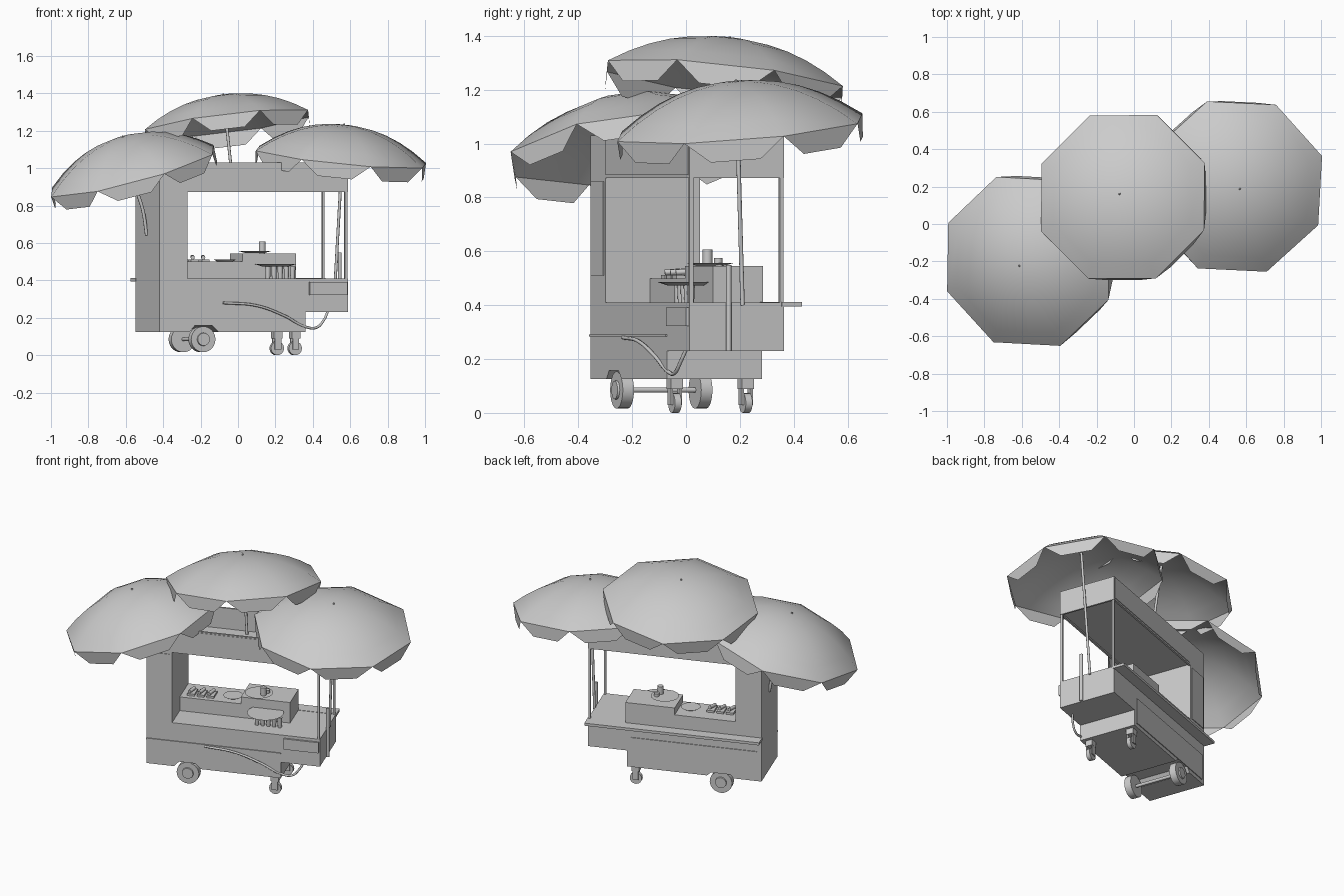
import bpy, bmesh, math
from mathutils import Matrix, Vector

if "Cube" in bpy.data.objects:
    bpy.data.objects.remove(bpy.data.objects["Cube"])

# The cart is turned 20 degrees about z; u, v are its own width and depth axes
CART = Matrix.Translation((0.02, 0.005, 0)) @ Matrix.Rotation(math.radians(20), 4, 'Z')
W, D = 0.537, 0.187


def add(name, bm, matrix=CART, smooth=None):
    bmesh.ops.recalc_face_normals(bm, faces=bm.faces)
    mesh = bpy.data.meshes.new(name)
    bm.to_mesh(mesh)
    bm.free()
    ob = bpy.data.objects.new(name, mesh)
    bpy.context.collection.objects.link(ob)
    ob.matrix_world = matrix
    if smooth:
        bpy.ops.object.select_all(action='DESELECT')
        ob.select_set(True)
        bpy.context.view_layer.objects.active = ob
        bpy.ops.object.shade_smooth_by_angle(angle=math.radians(smooth))
    return ob


def box(name, u0, u1, v0, v1, z0, z1):
    bm = bmesh.new()
    m = Matrix.Translation(((u0 + u1) / 2, (v0 + v1) / 2, (z0 + z1) / 2))
    m = m @ Matrix.Diagonal((u1 - u0, v1 - v0, z1 - z0, 1))
    bmesh.ops.create_cube(bm, size=1, matrix=m)
    return add(name, bm)


def rod(name, a, b, r, r2=None, sides=16, matrix=CART):
    a, b = Vector(a), Vector(b)
    rot = Vector((0, 0, 1)).rotation_difference(b - a).to_matrix().to_4x4()
    bm = bmesh.new()
    bmesh.ops.create_cone(bm, cap_ends=True, segments=sides, radius1=r,
                          radius2=r if r2 is None else r2, depth=(b - a).length,
                          matrix=Matrix.Translation((a + b) / 2) @ rot)
    return add(name, bm, matrix, 40)


def tube(name, pts, r):
    cu = bpy.data.curves.new(name, 'CURVE')
    cu.dimensions = '3D'
    cu.bevel_depth = r
    cu.bevel_resolution = 2
    cu.resolution_u = 6
    cu.use_fill_caps = True
    sp = cu.splines.new('BEZIER')
    sp.bezier_points.add(len(pts) - 1)
    for bp, p in zip(sp.bezier_points, pts):
        bp.co = p
        bp.handle_left_type = bp.handle_right_type = 'AUTO'
    ob = bpy.data.objects.new(name, cu)
    bpy.context.collection.objects.link(ob)
    return ob


def umbrella(name, centre, slope, R, H, turn):
    n = Vector((slope[0], slope[1], 1)).normalized()
    m = Matrix.Translation(centre) @ Vector((0, 0, 1)).rotation_difference(n).to_matrix().to_4x4()
    angles = [math.radians(22.5 + turn + 45 * i) for i in range(8)]
    # canopy: eight gores of a shallow dome
    bm = bmesh.new()
    top = bm.verts.new((0, 0, H))
    prev = None
    for k in range(1, 7):
        t = k / 6
        ring = [bm.verts.new((R * t * math.cos(a), R * t * math.sin(a), H * (1 - t ** 2.1))) for a in angles]
        for i in range(8):
            j = (i + 1) % 8
            if prev:
                bm.faces.new((prev[i], ring[i], ring[j], prev[j]))
            else:
                bm.faces.new((top, ring[i], ring[j]))
        prev = ring
    add(name + "_canopy", bm, m, 35)
    # valance: one tapered flap per side
    bm = bmesh.new()
    for i in range(8):
        a, b = (Vector((R * math.cos(q), R * math.sin(q), 0)) for q in (angles[i], angles[(i + 1) % 8]))
        drop = Vector((0, 0, -0.078))
        bm.faces.new([bm.verts.new(p) for p in (a, a.lerp(b, 0.25) + drop, a.lerp(b, 0.75) + drop, b)])
    add(name + "_valance", bm, m)
    rod(name + "_tip", (0, 0, H - 0.005), (0, 0, H + 0.008), 0.007, 0.004, 8, m)
    return m @ Vector((0, 0, H - 0.004))


# lower body: stepped profile with a wheel arch, extruded through the depth
profile = [(-W, 0.125), (-0.365, 0.125), (-0.335, 0.158), (-0.235, 0.158), (-0.2, 0.125),
           (0.295, 0.125), (0.295, 0.23), (W, 0.23), (W, 0.41), (-W, 0.41)]
bm = bmesh.new()
f = bm.faces.new([bm.verts.new((u, -D, z)) for u, z in profile])
ext = bmesh.ops.extrude_face_region(bm, geom=[f])
bmesh.ops.translate(bm, vec=(0, 2 * D, 0), verts=[g for g in ext['geom'] if isinstance(g, bmesh.types.BMVert)])
add("cart_body", bm)
box("front_trim", -W, 0.295, -D - 0.006, -D, 0.284, 0.292)
box("front_drawer", 0.315, 0.53, -D - 0.012, -D, 0.322, 0.392)
box("back_panel", -0.51, 0.27, D, D + 0.005, 0.15, 0.32)
box("serving_shelf", -0.54, 0.54, D - 0.01, 0.257, 0.395, 0.412)

# left cabinet with a raised panel front and back
box("left_cabinet", -W, -0.377, -D, D, 0.41, 1.03)
for side, v in (("front", -D), ("back", D)):
    box(side + "_cabinet_panel", -0.525, -0.393, v - 0.004, v + 0.004, 0.51, 0.86)

# roof tray: fascia boards around a low ceiling
box("roof_ceiling", -0.377, W - 0.01, -D + 0.01, D - 0.01, 0.882, 0.894)
for side, s in (("front", -1), ("back", 1)):
    v = s * (D - 0.006)
    box(side + "_fascia", -0.377, W, v - 0.006, v + 0.006, 0.872, 1.03)
    box(side + "_fascia_panel", -0.365, W - 0.01, s * D - 0.003, s * D + 0.003, 0.884, 1.022)
    # right corner post
    p = s * (D - 0.009)
    box(side + "_post", W - 0.016, W - 0.003, p - 0.007, p + 0.007, 0.41, 0.88)
box("right_fascia", W - 0.012, W, -D, D, 0.872, 1.03)

# raised worktop in two tiers
box("low_worktop", -0.377, 0.0, -0.01, D, 0.41, 0.5)
box("high_worktop", 0.0, 0.305, -0.01, D, 0.41, 0.545)

# wheels and casters
for side, s in (("front", -1), ("back", 1)):
    v = s * 0.155
    rod(side + "_wheel", (-0.283, v - 0.022, 0.085), (-0.283, v + 0.022, 0.085), 0.069, sides=24)
    rod(side + "_hub", (-0.283, v, 0.085), (-0.283, v + s * 0.03, 0.085), 0.04, 0.034, 16)
    c = s * 0.14
    rod(side + "_caster_wheel", (0.25, c - 0.013, 0.037), (0.25, c + 0.013, 0.037), 0.037, sides=16)
    for e in (-1, 1):
        w = c + e * 0.018
        box(side + "_caster_fork", 0.232, 0.268, w - 0.004, w + 0.004, 0.03, 0.1)
    box(side + "_caster_plate", 0.226, 0.274, c - 0.024, c + 0.024, 0.088, 0.126)
rod("wheel_axle", (-0.283, -0.15, 0.085), (-0.283, 0.15, 0.085), 0.01)

# plates, cups and food
ID = Matrix.Identity(4)
rod("worktop_plate", (0.09, 0.09, 0.546), (0.09, 0.09, 0.556), 0.05, 0.085, 20, ID)
rod("worktop_cup", (0.13, 0.08, 0.55), (0.13, 0.08, 0.607), 0.018, 0.018, 14, ID)
rod("side_jar", (0.13, 0.12, 0.545), (0.13, 0.12, 0.575), 0.016, 0.016, 14, ID)
rod("front_plate", (0.2, 0.0, 0.474), (0.2, 0.0, 0.487), 0.07, 0.11, 20, ID)
for i in range(5):
    x, y = 0.16 + 0.033 * i, -0.03 + 0.012 * i
    rod("counter_cup", (x, y, 0.41), (x, y, 0.475), 0.012, 0.015, 12, ID)
rod("low_dish", (-0.07, 0.05, 0.5), (-0.07, 0.05, 0.512), 0.04, 0.06, 16, ID)
for i in range(3):
    u = -0.34 + 0.06 * i
    box("food_tray", u, u + 0.045, 0.02, 0.1, 0.5, 0.513)
    rod("food_roll", (u + 0.012, 0.03, 0.522), (u + 0.03, 0.085, 0.526), 0.011, sides=10)

# umbrellas and their poles
left = umbrella("left_umbrella", (-0.565, -0.2, 0.985), (-0.27, -0.136), 0.483, 0.19, -2)
mid = umbrella("middle_umbrella", (-0.06, 0.145, 1.24), (-0.12, 0.11), 0.475, 0.152, 0)
right = umbrella("right_umbrella", (0.55, 0.2, 1.06), (0.1, -0.08), 0.485, 0.172, -3)
rod("right_pole", (0.52, 0.21, 0.4), right, 0.008, sides=12, matrix=ID)
rod("middle_pole", (-0.025, 0.13, 0.89), mid, 0.008, sides=12, matrix=ID)
tube("left_pole", [(-0.488, -0.17, 0.64), (-0.51, -0.185, 0.78), (-0.555, -0.2, 0.92), left], 0.009)
rod("pole_holder", (0.545, -0.035, 0.23), (0.545, -0.035, 0.55), 0.01, sides=12)

# hanging hose along the front
tube("hose", [(-0.08, -0.235, 0.28), (0.1, -0.175, 0.265), (0.25, -0.115, 0.21), (0.36, -0.065, 0.152),
              (0.42, -0.042, 0.148), (0.46, -0.02, 0.19), (0.48, 0.0, 0.235)], 0.007)
